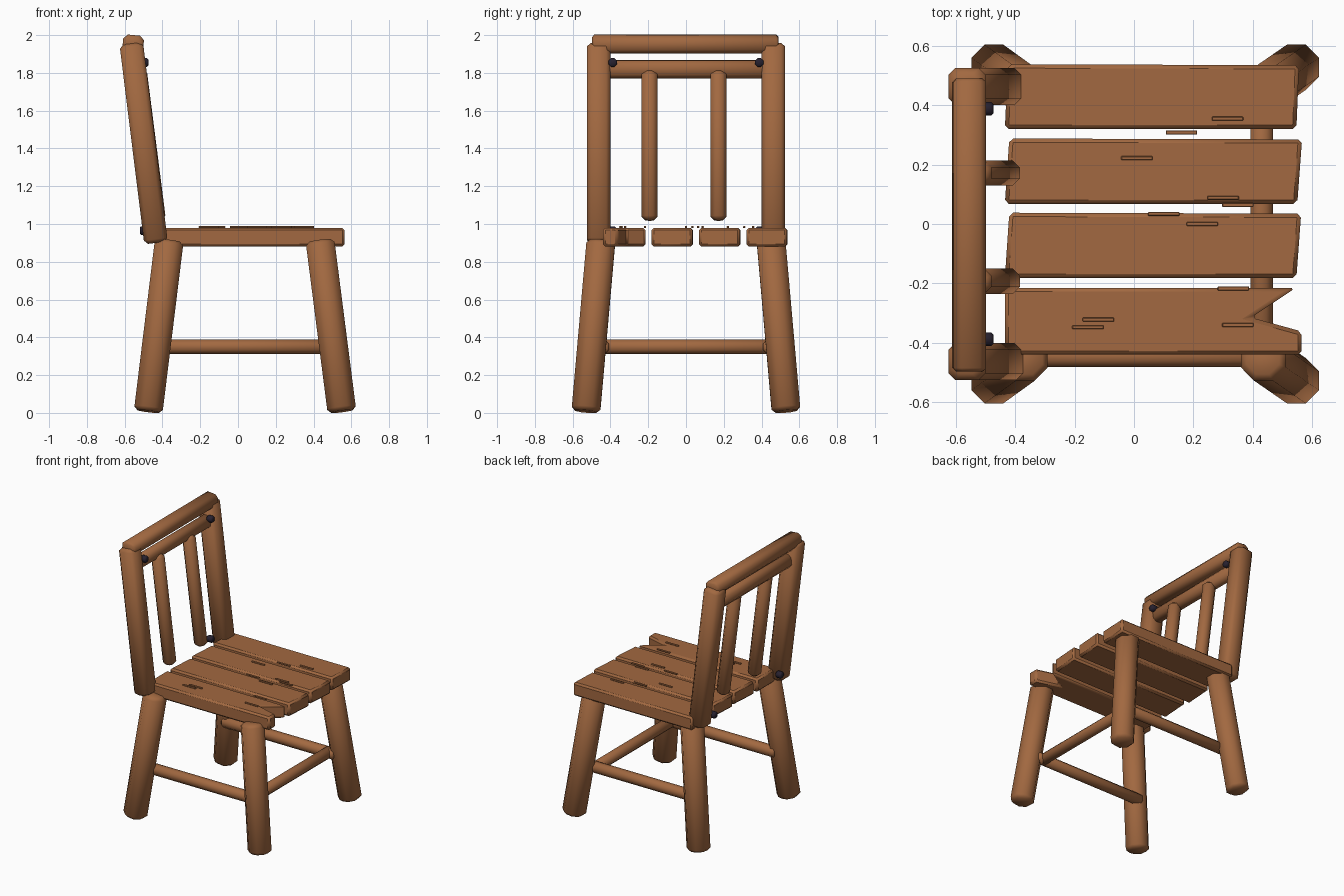
import bpy, bmesh, math
from mathutils import Vector

cube = bpy.data.objects.get("Cube")
if cube:
    bpy.data.objects.remove(cube, do_unlink=True)


def material(name, rgb):
    m = bpy.data.materials.new(name)
    m.use_nodes = True
    m.diffuse_color = (*rgb, 1)
    m.node_tree.nodes["Principled BSDF"].inputs["Base Color"].default_value = (*rgb, 1)
    return m


wood = material("warm_wood", (0.36, 0.14, 0.052))
iron = material("dark_iron", (0.02, 0.015, 0.028))


def finish(name, bm, mat, angle):
    bmesh.ops.recalc_face_normals(bm, faces=bm.faces)
    mesh = bpy.data.meshes.new(name)
    bm.to_mesh(mesh)
    bm.free()
    mesh.materials.append(mat)
    ob = bpy.data.objects.new(name, mesh)
    bpy.context.collection.objects.link(ob)
    bpy.ops.object.select_all(action='DESELECT')
    ob.select_set(True)
    bpy.context.view_layer.objects.active = ob
    bpy.ops.object.shade_smooth_by_angle(angle=math.radians(angle))
    return ob


def beam(name, a, b, width, depth, chamfer, mat=wood, side=(0, 1, 0), end=0.02, angle=50):
    """Eight-sided beam from a to b with chamfered ends; width runs along side."""
    a, b = Vector(a), Vector(b)
    axis = (b - a).normalized()
    u = Vector(side)
    u = (u - axis * u.dot(axis)).normalized()
    v = axis.cross(u)
    w, d = width / 2, depth / 2
    bm = bmesh.new()
    rings = []
    for centre, inset in ((a, end), (a + axis * end, 0), (b - axis * end, 0), (b, end)):
        p, q = w - inset, d - inset
        c = min(chamfer, p * 0.6, q * 0.6)
        outline = [(p, c - q), (p, q - c), (p - c, q), (c - p, q),
                   (-p, q - c), (-p, c - q), (c - p, -q), (p - c, -q)]
        rings.append([bm.verts.new(centre + u * s + v * t) for s, t in outline])
    for lower, upper in zip(rings, rings[1:]):
        for i in range(8):
            j = (i + 1) % 8
            bm.faces.new((lower[i], lower[j], upper[j], upper[i]))
    bm.faces.new(rings[0])
    bm.faces.new(rings[-1])
    return finish(name, bm, mat, angle)


def plank(name, outline):
    """Seat board cut from a flat outline with softened edges."""
    bm = bmesh.new()
    face = bm.faces.new([bm.verts.new((x, y, 0.88)) for x, y in outline])
    top = bmesh.ops.extrude_face_region(bm, geom=[face])["geom"]
    for vert in top:
        if isinstance(vert, bmesh.types.BMVert):
            vert.co.z = 0.98
    ob = finish(name, bm, wood, 30)
    bevel = ob.modifiers.new("soft_edges", 'BEVEL')
    bevel.width = 0.013
    bevel.segments = 1


# Splayed legs, side stretchers, back posts and bolts, mirrored across y
for s, label in ((-1, "right"), (1, "left")):
    beam(f"front_leg_{label}", (0.55, 0.53 * s, 0.008), (0.434, 0.45 * s, 0.912),
         0.152, 0.152, 0.044)
    beam(f"back_leg_{label}", (-0.475, 0.53 * s, 0.008), (-0.364, 0.45 * s, 0.912),
         0.152, 0.152, 0.044)
    beam(f"side_stretcher_{label}", (-0.43, 0.445 * s, 0.35), (0.49, 0.445 * s, 0.35),
         0.075, 0.075, 0.022, end=0.01)
    beam(f"back_post_{label}", (-0.434, 0.463 * s, 0.9), (-0.565, 0.463 * s, 1.955),
         0.124, 0.125, 0.022)
    for z, row in ((1.855, "upper"), (0.965, "lower")):
        beam(f"{row}_bolt_{label}", (-0.52, 0.388 * s, z), (-0.474, 0.388 * s, z),
             0.046, 0.046, 0.014, iron, end=0.007)

# Front stretcher between the two front legs
beam("front_stretcher", (0.43, -0.47, 0.35), (0.43, 0.47, 0.35),
     0.075, 0.075, 0.022, side=(1, 0, 0), end=0.01)

# Back rest: top rail, lower rail and two hanging slats
beam("top_rail", (-0.555, -0.497, 1.953), (-0.555, 0.49, 1.953),
     0.11, 0.094, 0.022, side=(1, 0, -0.1), end=0.012)
beam("lower_rail", (-0.545, -0.415, 1.82), (-0.545, 0.415, 1.82),
     0.08, 0.095, 0.022, side=(1, 0, -0.1), end=0.012)
for y in (-0.193, 0.172):
    beam("back_slat", (-0.424, y, 1.02), (-0.525, y, 1.81), 0.085, 0.085, 0.024)

# Seat boards, the outermost with a split front end
plank("seat_plank_1", [(-0.425, 0.538), (-0.435, 0.32), (0.547, 0.32), (0.556, 0.535)])
plank("seat_plank_2", [(-0.42, 0.288), (-0.435, 0.068), (0.55, 0.068), (0.566, 0.285)])
plank("seat_plank_3", [(-0.42, 0.038), (-0.435, -0.182), (0.547, -0.182), (0.563, 0.035)])
plank("seat_plank_split", [(-0.435, -0.215), (-0.435, -0.44), (0.565, -0.44),
                           (0.565, -0.362), (0.395, -0.315), (0.545, -0.215)])

# Raised grain flecks on the seat
for x, y in ((0.315, 0.355), (0.16, 0.308), (0.01, 0.222), (0.3, 0.088), (0.35, 0.064),
             (0.1, 0.034), (0.23, 0), (0.335, -0.217), (-0.12, -0.322),
             (-0.155, -0.348), (0.35, -0.34)):
    beam("grain_fleck", (x - 0.053, y, 0.984), (x + 0.053, y, 0.984),
         0.013, 0.009, 0.002, end=0.002, angle=30)
